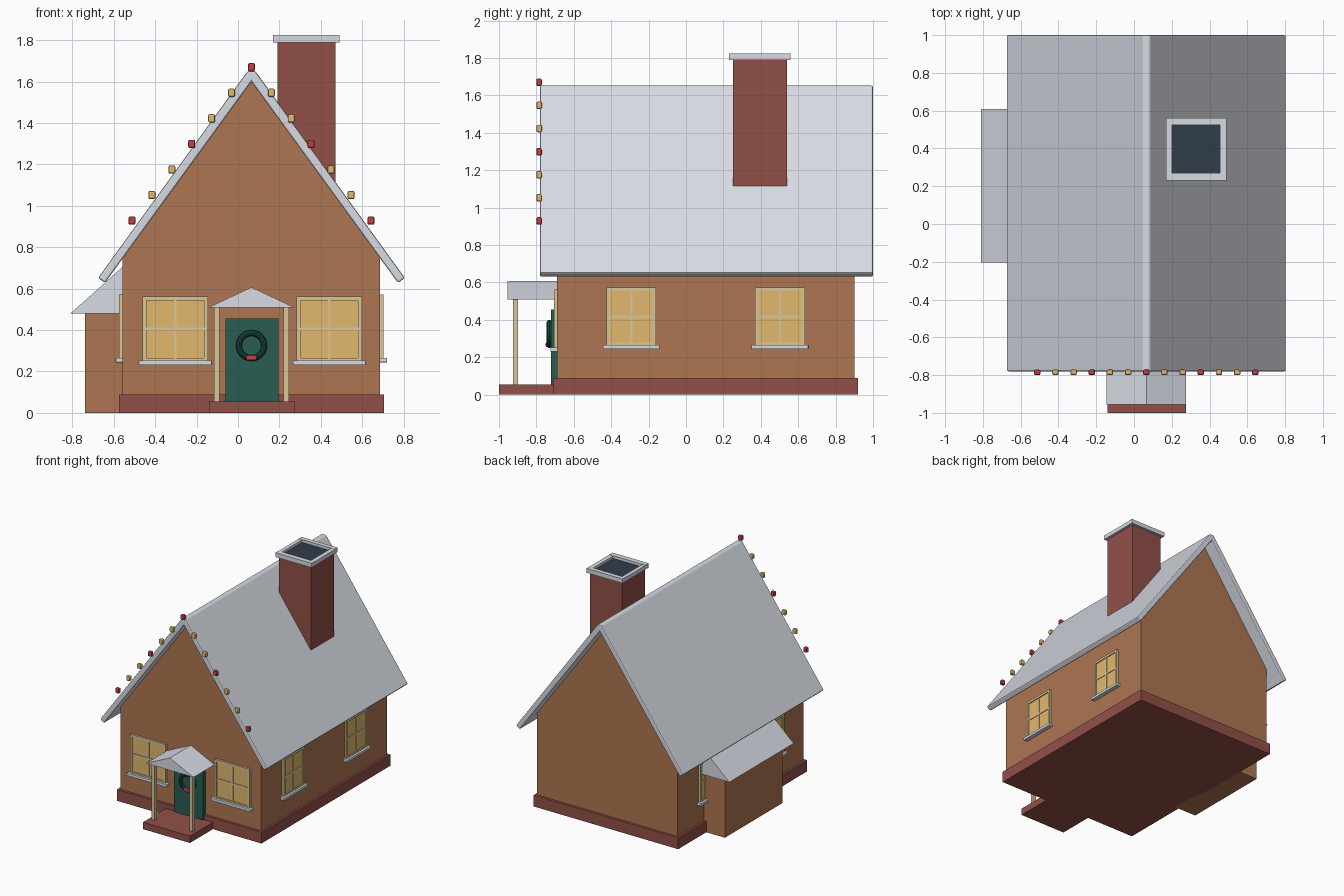
import bpy, bmesh, math
from mathutils import Matrix, Vector

if "Cube" in bpy.data.objects:
    bpy.data.objects.remove(bpy.data.objects["Cube"])

CX = 0.065          # centre line of the house


def material(name, rgb):
    m = bpy.data.materials.new(name)
    m.diffuse_color = (*rgb, 1)
    m.use_nodes = True
    m.node_tree.nodes["Principled BSDF"].inputs["Base Color"].default_value = m.diffuse_color
    return m


WALL = material("gingerbread brown", (0.43, 0.18, 0.085))
BRICK = material("brick red", (0.29, 0.08, 0.066))
SNOW = material("snow grey", (0.68, 0.71, 0.77))
TRIM = material("cream trim", (0.70, 0.57, 0.32))
GLASS = material("warm gold", (0.76, 0.48, 0.155))
GREEN = material("door green", (0.022, 0.11, 0.08))
PINE = material("wreath green", (0.009, 0.055, 0.042))
RED = material("festive red", (0.54, 0.05, 0.06))
DARK = material("flue navy", (0.03, 0.045, 0.066))


def finish(name, bm, mat, bevel=0):
    bmesh.ops.recalc_face_normals(bm, faces=bm.faces)
    me = bpy.data.meshes.new(name)
    bm.to_mesh(me)
    bm.free()
    me.materials.append(mat)
    ob = bpy.data.objects.new(name, me)
    bpy.context.collection.objects.link(ob)
    if bevel:
        mod = ob.modifiers.new("bevel", 'BEVEL')
        mod.width = bevel
        mod.segments = 2
    return ob


def boxes(name, mat, spans, frame=Matrix(), bevel=0):
    """One object from boxes given as (x0, x1, y0, y1, z0, z1)."""
    bm = bmesh.new()
    for x0, x1, y0, y1, z0, z1 in spans:
        m = Matrix.Translation(((x0 + x1) / 2, (y0 + y1) / 2, (z0 + z1) / 2))
        m = m @ Matrix.Diagonal((x1 - x0, y1 - y0, z1 - z0, 1))
        bmesh.ops.create_cube(bm, size=1, matrix=frame @ m)
    return finish(name, bm, mat, bevel)


def prism(name, mat, profile, y0, y1, bevel=0):
    """Extrude an (x, z) profile along y."""
    bm = bmesh.new()
    f = bm.faces.new([bm.verts.new((x, y0, z)) for x, z in profile])
    new = bmesh.ops.extrude_face_region(bm, geom=[f])["geom"]
    bmesh.ops.translate(bm, vec=(0, y1 - y0, 0),
                        verts=[v for v in new if isinstance(v, bmesh.types.BMVert)])
    return finish(name, bm, mat, bevel)


def mirrored(half):
    """Mirror a half profile about the centre line."""
    return [(CX + x, z) for x, z in half] + [(CX - x, z) for x, z in reversed(half) if x > 0]


# House body, plinth and step
prism("house_walls", WALL, mirrored([(0, 1.61), (0.622, 0.752), (0.622, 0.05)]), -0.69, 0.90)
boxes("plinth", BRICK, [(-0.575, 0.705, -0.71, 0.92, 0, 0.09)])
boxes("porch_step", BRICK, [(-0.14, 0.275, -1.0, -0.70, 0, 0.055)])

# Main roof: folded slab with a narrow flat ridge
roof = [(0.018, 1.652), (0.741, 0.652), (0.708, 0.628)]
prism("main_roof", SNOW, [(CX + x, z) for x, z in roof] + [(CX, 1.60)]
      + [(CX - x, z) for x, z in reversed(roof)], -0.78, 1.0, 0.008)

# Chimney with an open snowy cap
boxes("chimney_stack", BRICK, [(0.19, 0.47, 0.25, 0.54, 1.06, 1.79)])
boxes("chimney_cap", SNOW, [(0.17, 0.49, 0.23, 0.27, 1.79, 1.825),
                            (0.17, 0.49, 0.525, 0.56, 1.79, 1.825),
                            (0.17, 0.20, 0.26, 0.53, 1.79, 1.823),
                            (0.455, 0.49, 0.26, 0.53, 1.79, 1.823)])
boxes("chimney_flue", DARK, [(0.195, 0.46, 0.265, 0.53, 1.785, 1.803)])

# Side annex with a lean-to roof
boxes("annex_walls", WALL, [(-0.74, -0.54, -0.16, 0.565, 0, 0.49)])
prism("annex_roof", SNOW, [(-0.81, 0.48), (-0.55, 0.712), (-0.55, 0.48)], -0.205, 0.61)

# Porch posts and gabled canopy
for side, name in ((-1, "left"), (1, "right")):
    x = CX + side * 0.168
    boxes(name + "_porch_post", TRIM, [(x - 0.0135, x + 0.0135, -0.925, -0.898, 0.05, 0.515)])
prism("porch_canopy", SNOW, mirrored([(0, 0.607), (0.21, 0.508)]), -0.955, -0.685)

# Door, wreath and bow
boxes("door", GREEN, [(-0.06, 0.195, -0.722, -0.685, 0.055, 0.455)])
bpy.ops.mesh.primitive_torus_add(major_segments=24, minor_segments=8, major_radius=0.061,
                                 minor_radius=0.0145, location=(CX, -0.731, 0.325),
                                 rotation=(math.pi / 2, 0, 0))
wreath = bpy.context.object
wreath.name = "wreath"
wreath.data.materials.append(PINE)
bpy.ops.object.shade_smooth_by_angle()
boxes("wreath_bow", RED, [(CX - 0.026, CX + 0.026, -0.75, -0.728, 0.254, 0.28)], bevel=0.006)


def window(name, origin, turn, w, h):
    """Window whose local -y looks outwards; origin is its bottom centre on the wall."""
    fr = Matrix.Translation(origin) @ Matrix.Rotation(turn, 4, 'Z')
    a, t = w / 2, 0.018
    boxes(name + "_glass", GLASS, [(-a + 0.005, a - 0.005, -0.009, 0.005, 0.005, h - 0.005)], fr)
    boxes(name + "_frame", TRIM, [
        (-a, -a + t, -0.017, 0.005, 0, h), (a - t, a, -0.017, 0.005, 0, h),
        (-a + t, a - t, -0.017, 0.005, 0, t), (-a + t, a - t, -0.017, 0.005, h - t, h),
        (-0.007, 0.007, -0.014, 0.005, t, h - t),
        (-a + t, a - t, -0.0138, 0.005, h / 2 - 0.007, h / 2 + 0.007)], fr)
    boxes(name + "_sill", SNOW, [(-a - 0.019, a + 0.019, -0.034, 0.005, -0.016, 0.006)], fr, 0.003)


# Two front windows and two on each side wall
for i, x in enumerate((-0.303, 0.441)):
    window(f"front_window_{i + 1}", (x, -0.69, 0.247), 0, 0.315, 0.315)
for i, y in enumerate((-0.293, 0.502)):
    window(f"right_window_{i + 1}", (CX + 0.622, y, 0.26), math.pi / 2, 0.266, 0.312)
    window(f"left_window_{i + 1}", (CX - 0.622, y, 0.26), -math.pi / 2, 0.266, 0.312)

# String of bulbs along the front gable, every third one red
for i in range(-6, 7):
    x, z = CX + i * 0.0962, 1.67 - abs(i) * 0.1235
    boxes(f"bulb_{i + 7}", RED if i % 3 == 0 else GLASS,
          [(x - 0.017, x + 0.017, -0.80, -0.771, z - 0.02, z + 0.02)], bevel=0.008)
